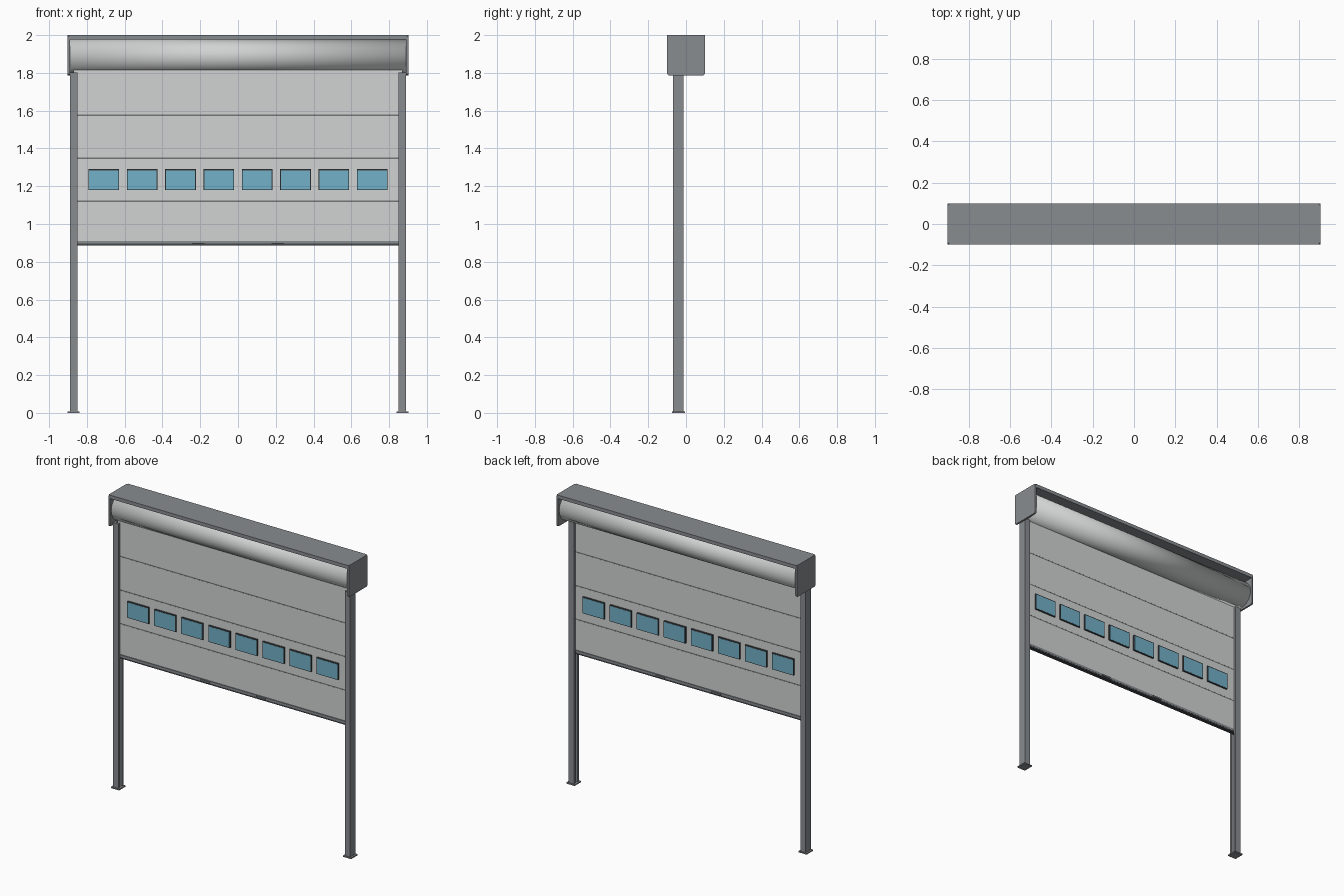
import bpy
import bmesh
import math

cube = bpy.data.objects.get("Cube")
if cube:
    bpy.data.objects.remove(cube, do_unlink=True)


def material(name, rgb):
    mat = bpy.data.materials.new(name)
    mat.use_nodes = True
    colour = (*rgb, 1.0)
    mat.diffuse_color = colour
    mat.node_tree.nodes["Principled BSDF"].inputs["Base Color"].default_value = colour
    return mat


steel = material("steel grey", (0.25, 0.265, 0.28))
light = material("light grey", (0.64, 0.65, 0.65))
seam = material("seam grey", (0.17, 0.18, 0.18))
rubber = material("dark rubber", (0.06, 0.065, 0.07))
glass = material("window blue", (0.17, 0.44, 0.58))


def finish(name, bm, mat):
    bmesh.ops.recalc_face_normals(bm, faces=bm.faces)
    mesh = bpy.data.meshes.new(name)
    bm.to_mesh(mesh)
    bm.free()
    mesh.materials.append(mat)
    obj = bpy.data.objects.new(name, mesh)
    bpy.context.collection.objects.link(obj)
    return obj


def box(name, x, y, z, mat):
    """Box from (min, max) pairs on each axis."""
    bm = bmesh.new()
    bmesh.ops.create_cube(bm, size=1)
    for v in bm.verts:
        for i, (low, high) in enumerate((x, y, z)):
            v.co[i] = low if v.co[i] < 0 else high
    return finish(name, bm, mat)


def prism(name, points, direction, mat):
    """Extrude a closed profile along a direction."""
    bm = bmesh.new()
    face = bm.faces.new([bm.verts.new(p) for p in points])
    new = bmesh.ops.extrude_face_region(bm, geom=[face])["geom"]
    bmesh.ops.translate(bm, vec=direction,
                        verts=[g for g in new if isinstance(g, bmesh.types.BMVert)])
    return finish(name, bm, mat)


MID = -0.04          # depth of the curtain and guide rails
HALF = 0.87          # curtain half width


def depth(half):
    return (MID - half, MID + half)


# Housing roof and drum
box("housing_roof", (-0.895, 0.895), (-0.1, 0.1), (1.976, 2.0), steel)
bm = bmesh.new()
bmesh.ops.create_cone(bm, cap_ends=True, segments=48, radius1=0.088, radius2=0.088, depth=1.784)
for v in bm.verts:
    v.co = (v.co.z, v.co.x, v.co.y + 1.888)
drum = finish("roller_drum", bm, light)
for poly in drum.data.polygons:
    poly.use_smooth = True

for side, s in (("left", 1), ("right", -1)):
    # End plate with clipped corners
    c = 0.008
    outline = []
    for y, z, first in ((-0.1, 1.786, 0), (0.1, 1.786, 1), (0.1, 2.0, 0), (-0.1, 2.0, 1)):
        iy = y - math.copysign(c, y)
        iz = z + (c if z < 1.9 else -c)
        pair = [(s * 0.89, y, iz), (s * 0.89, iy, z)]
        outline += pair[::-1] if first == 1 else pair
    # keep corner order running round the plate
    prism(side + "_end_plate", outline, (s * 0.012, 0, 0), steel)

    # Guide rail: channel open towards the curtain
    f, b = MID - 0.028, MID + 0.028
    t = 0.015
    channel = [(0.85, f), (0.89, f), (0.89, b), (0.85, b),
               (0.85, b - t), (0.88, b - t), (0.88, f + t), (0.85, f + t)]
    prism(side + "_guide_rail", [(s * x, y, 0.004) for x, y in channel], (0, 0, 1.798), steel)
    box(side + "_foot_plate", sorted((s * 0.84, s * 0.902)), depth(0.035), (0, 0.008), steel)

# Curtain sections with seams between
edges = [0.905, 1.12, 1.348, 1.576, 1.82]
for i, (low, high) in enumerate(zip(edges, edges[1:])):
    box(f"curtain_section_{i + 1}", (-HALF, HALF), depth(0.008), (low + 0.004, high - 0.004), light)
    if i:
        box(f"curtain_seam_{i}", (-HALF, HALF), depth(0.0075), (low - 0.004, low + 0.004), seam)

# Bottom bar, seal and handles
box("bottom_bar", (-HALF, HALF), depth(0.013), (0.896, 0.911), steel)
box("bottom_seal", (-HALF, HALF), depth(0.012), (0.886, 0.896), rubber)
for side, x in (("left", 0.21), ("right", -0.21)):
    box(side + "_handle", (x - 0.033, x + 0.033), depth(0.02), (0.896, 0.906), steel)

# Windows: dark frames with panes on both faces
for i in range(8):
    x = (i - 3.5) * 0.203
    box(f"window_frame_{i + 1}", (x - 0.081, x + 0.081), depth(0.018), (1.179, 1.29), rubber)
    box(f"window_pane_{i + 1}", (x - 0.077, x + 0.077), depth(0.019), (1.183, 1.284), glass)
